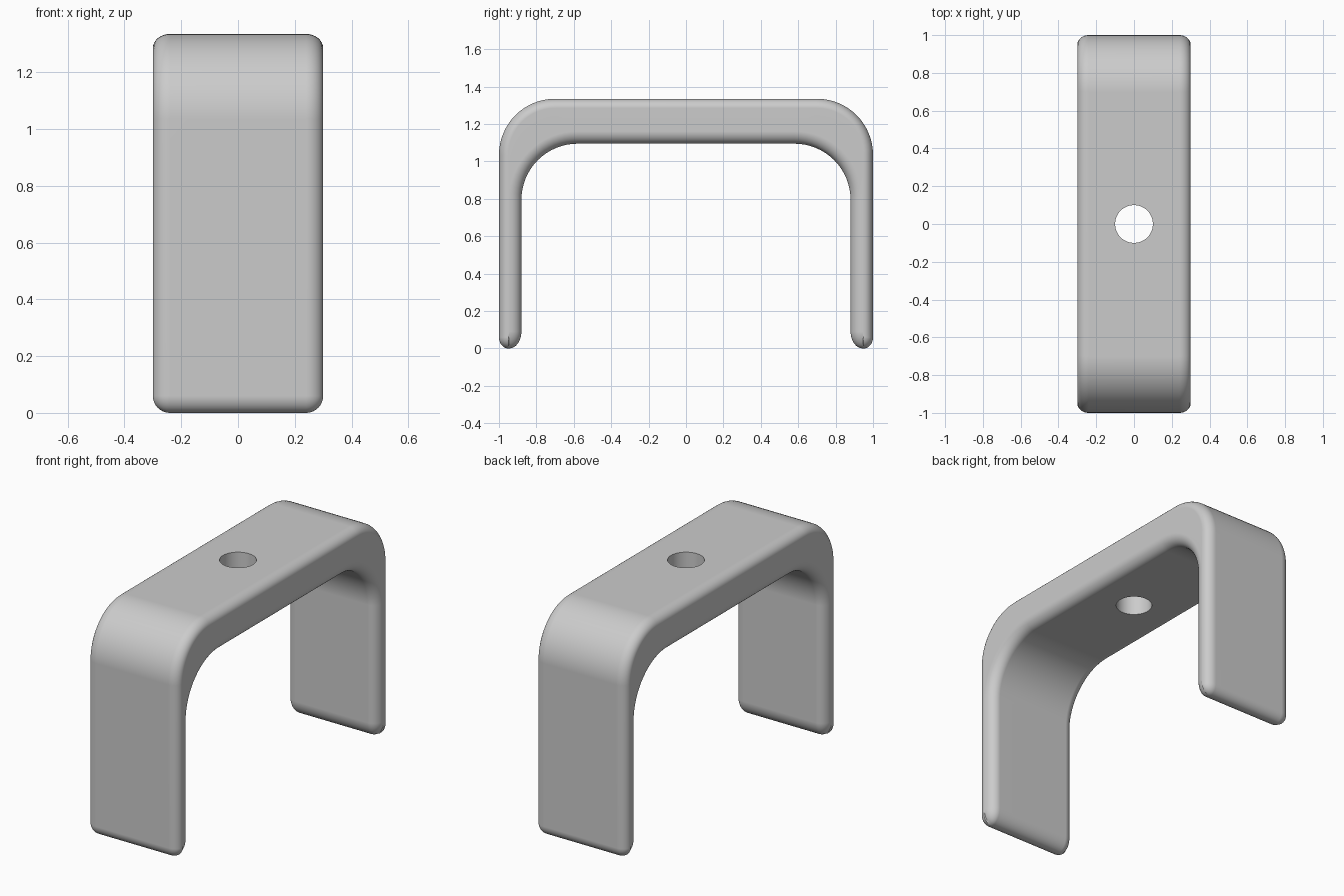
import bpy
import bmesh
import math

if "Cube" in bpy.data.objects:
    bpy.data.objects.remove(bpy.data.objects["Cube"], do_unlink=True)

grey = bpy.data.materials.new("plain grey")
grey.use_nodes = True
colour = (0.6, 0.6, 0.6, 1)
grey.diffuse_color = colour
grey.node_tree.nodes["Principled BSDF"].inputs["Base Color"].default_value = colour

TIP, BEND, FILLET = 8, 16, 8      # steps of each rounding
R_OUT, R_IN, R_SIDE = 0.05, 0.066, 0.06


def arc(cy, cz, ry, rz, a0, a1, n, vy, vz):
    """Points as (base y, base z, fillet offset y, fillet offset z)."""
    pts = []
    for i in range(n + 1):
        a = math.radians(a0 + (a1 - a0) * i / n)
        c, s = math.cos(a), math.sin(a)
        pts.append((cy + ry * c, cz + rz * s, vy * c, vz * s))
    return pts


# Half profiles from the foot tip up to the crown
outer = arc(0.95, 0.06, 0, 0, -90, 0, TIP, R_OUT, 0.06)
outer += arc(0.70, 1.035, 0.25, 0.25, 0, 90, BEND, R_OUT, R_OUT)
inner = arc(0.946, 0.09, 0, 0, -90, -180, TIP, R_IN, 0.09)
inner += arc(0.58, 0.795, 0.3 + R_IN, 0.3 + R_IN, 0, 90, BEND, -R_IN, -R_IN)


def whole(half):
    return half + [(-y, z, -vy, vz) for y, z, vy, vz in reversed(half)]


outer, inner = whole(outer), whole(inner)
n = len(outer)
profile = outer + inner[::-1]

# Loft the profile across the width, with rounded rims on both sides
angles = [math.pi / 2 * (1 - i / FILLET) for i in range(FILLET + 1)]
layers = [(-0.3 + R_SIDE - R_SIDE * math.sin(a), math.cos(a)) for a in angles]
layers += [(-x, c) for x, c in reversed(layers)]
bm = bmesh.new()
rings = [[bm.verts.new((x, y + vy * c, z + vz * c)) for y, z, vy, vz in profile]
         for x, c in layers]
for a, b in zip(rings, rings[1:]):
    for i in range(2 * n):
        j = (i + 1) % (2 * n)
        bm.faces.new((a[i], a[j], b[j], b[i]))
# Side faces run as a strip between outer and inner outlines
for ring in (rings[0], rings[-1]):
    for i in range(n - 1):
        bm.faces.new((ring[i], ring[i + 1], ring[-2 - i], ring[-1 - i]))
bmesh.ops.remove_doubles(bm, verts=bm.verts, dist=1e-5)
bmesh.ops.recalc_face_normals(bm, faces=bm.faces)
mesh = bpy.data.meshes.new("bracket")
bm.to_mesh(mesh)
bm.free()
mesh.materials.append(grey)
bracket = bpy.data.objects.new("bracket", mesh)
bpy.context.collection.objects.link(bracket)

# Round hole through the crown
bpy.ops.mesh.primitive_cylinder_add(vertices=64, radius=0.1, depth=0.6, location=(0, 0, 1.2))
cutter = bpy.context.object
cutter.name = "hole_cutter"
cutter.data.materials.append(grey)
hole = bracket.modifiers.new("hole", 'BOOLEAN')
hole.object = cutter
hole.operation = 'DIFFERENCE'
hole.solver = 'EXACT'

bpy.ops.object.select_all(action='DESELECT')
bracket.select_set(True)
bpy.context.view_layer.objects.active = bracket
bpy.ops.object.modifier_apply(modifier="hole")
bpy.data.objects.remove(cutter, do_unlink=True)

# Smooth roundings, flat broad faces
bpy.ops.object.shade_smooth_by_angle(angle=math.radians(40))
normals = bracket.modifiers.new("weighted normals", 'WEIGHTED_NORMAL')
normals.keep_sharp = True
